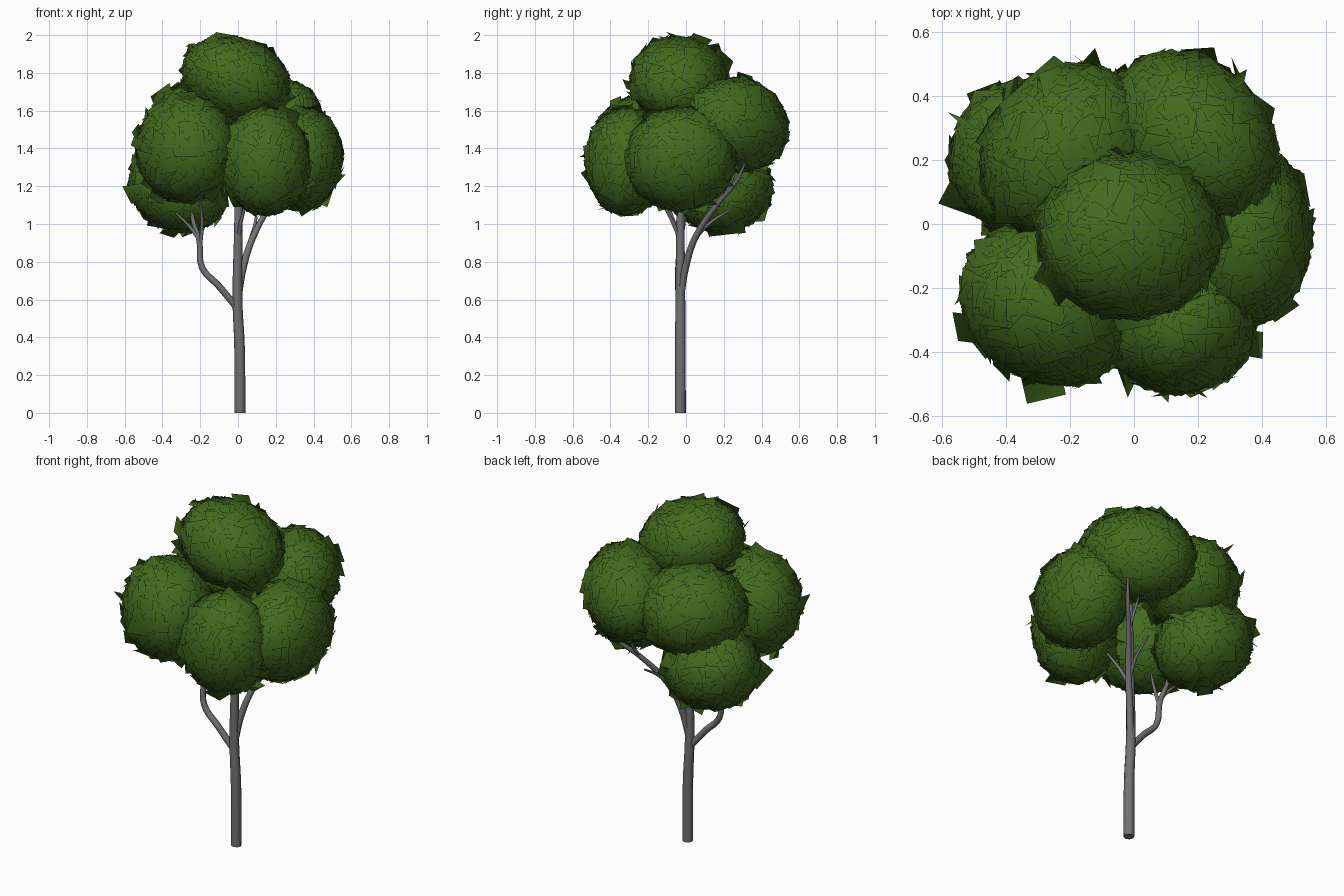
import bpy, bmesh, math, random
from mathutils import Vector, Matrix

random.seed(7)
cube = bpy.data.objects.get("Cube")
if cube:
    bpy.data.objects.remove(cube, do_unlink=True)


def material(name, color):
    m = bpy.data.materials.new(name)
    m.use_nodes = True
    m.diffuse_color = (*color, 1)
    m.node_tree.nodes["Principled BSDF"].inputs["Base Color"].default_value = (*color, 1)
    return m


LEAF = material("leaf green", (0.055, 0.145, 0.013))
BARK = material("bark grey", (0.17, 0.17, 0.17))


def limb(name, points):
    """Tapered smooth tube through (x, y, z, radius) points."""
    curve = bpy.data.curves.new(name, "CURVE")
    curve.dimensions = "3D"
    curve.bevel_depth = 1.0
    curve.bevel_resolution = 2
    curve.resolution_u = 5
    curve.use_fill_caps = True
    spline = curve.splines.new("BEZIER")
    spline.bezier_points.add(len(points) - 1)
    for bp, (x, y, z, r) in zip(spline.bezier_points, points):
        bp.co = (x, y, z)
        bp.radius = r
        bp.handle_left_type = bp.handle_right_type = "AUTO"
    obj = bpy.data.objects.new(name, curve)
    bpy.context.collection.objects.link(obj)
    curve.materials.append(BARK)
    bpy.ops.object.select_all(action="DESELECT")
    obj.select_set(True)
    bpy.context.view_layer.objects.active = obj
    bpy.ops.object.convert(target="MESH")
    bpy.ops.object.shade_smooth_by_angle(angle=math.radians(50))


def foliage(name, center, radii, spin=0, tilt=0, count=800):
    """Ellipsoid core shingled with overlapping square leaf cards."""
    turn = Matrix.Rotation(math.radians(spin), 3, "Z") @ Matrix.Rotation(tilt, 3, "Y")
    center, radii = Vector(center), Vector(radii)
    bm = bmesh.new()
    bmesh.ops.create_icosphere(bm, subdivisions=3, radius=0.93)
    for v in bm.verts:
        v.co = center + turn @ (v.co * radii)
    golden = math.pi * (3 - math.sqrt(5))
    for i in range(count):
        # Even spiral spread over the ellipsoid
        h = 1 - 2 * (i + 0.5) / count
        ring = math.sqrt(1 - h * h)
        unit = Vector((ring * math.cos(i * golden), ring * math.sin(i * golden), h))
        normal = Vector([u / r for u, r in zip(unit, radii)]).normalized()
        spot = center + turn @ (unit * radii * random.uniform(0.94, 0.99))
        # Most cards hug the surface, a few stick out
        spread = 0.4 if i % 12 == 0 else 0.08
        lean = Vector([random.gauss(0, spread) for _ in range(3)])
        facing = (turn @ normal + lean).to_track_quat("Z", "Y").to_matrix()
        facing = facing @ Matrix.Rotation(random.uniform(0, math.tau), 3, "Z")
        w, d = random.uniform(0.04, 0.07), random.uniform(0.04, 0.07)
        corners = [(-w, -d), (w, -d), (w, d), (-w, d)]
        bm.faces.new([bm.verts.new(spot + facing @ Vector((a, b, 0))) for a, b in corners])
    mesh = bpy.data.meshes.new(name)
    bm.to_mesh(mesh)
    bm.free()
    mesh.materials.append(LEAF)
    mesh.shade_smooth()
    # Rounded normals so the cards shade as one soft mass
    mesh.normals_split_custom_set_from_vertices(
        [turn @ Vector([c / (r * r) for c, r in zip(turn.transposed() @ (v.co - center), radii)]).normalized()
         for v in mesh.vertices])
    bpy.context.collection.objects.link(bpy.data.objects.new(name, mesh))


# Trunk and branches
limb("trunk", [(0.01, -0.03, 0, 0.029), (0.008, -0.03, 0.35, 0.028), (-0.003, -0.03, 0.6, 0.026),
               (0.002, -0.03, 1.0, 0.022), (0, -0.03, 1.6, 0.01)])
limb("left_branch", [(0, -0.03, 0.55, 0.018), (-0.1, -0.04, 0.67, 0.018), (-0.19, -0.04, 0.77, 0.017),
                     (-0.205, -0.03, 0.91, 0.015), (-0.24, -0.01, 1.03, 0.011), (-0.25, 0, 1.15, 0.006)])
limb("left_twig", [(-0.205, -0.03, 0.92, 0.011), (-0.26, -0.03, 0.99, 0.009), (-0.33, -0.04, 1.06, 0.006)])
limb("left_inner_twig", [(-0.2, -0.03, 0.88, 0.011), (-0.19, -0.06, 1.0, 0.009), (-0.2, -0.1, 1.12, 0.005)])
limb("right_branch", [(0, -0.03, 0.6, 0.018), (0.03, 0, 0.78, 0.019), (0.08, 0.05, 0.93, 0.017),
                      (0.18, 0.17, 1.11, 0.014), (0.27, 0.27, 1.23, 0.011), (0.31, 0.32, 1.34, 0.005)])
limb("right_low_twig", [(0.06, 0.03, 0.9, 0.011), (0.09, 0.12, 1.0, 0.009), (0.1, 0.24, 1.08, 0.005)])
limb("right_high_twig", [(0.18, 0.17, 1.11, 0.01), (0.19, 0.23, 1.2, 0.008), (0.18, 0.27, 1.31, 0.004)])
limb("front_branch", [(0, -0.03, 0.92, 0.013), (0.02, -0.08, 1.03, 0.01), (0.06, -0.15, 1.16, 0.006)])

# Foliage clumps
foliage("top_foliage", (-0.01, -0.04, 1.765), (0.285, 0.25, 0.215), tilt=0.35)
foliage("front_right_foliage", (-0.275, -0.25, 1.395), (0.275, 0.235, 0.275), spin=-40)
foliage("front_left_foliage", (0.145, -0.315, 1.33), (0.23, 0.21, 0.275), spin=10)
foliage("left_foliage", (0.335, -0.03, 1.345), (0.215, 0.285, 0.265), tilt=0.1)
foliage("back_left_foliage", (0.185, 0.275, 1.525), (0.29, 0.225, 0.24), spin=-45, tilt=-0.25)
foliage("back_right_foliage", (-0.205, 0.225, 1.505), (0.285, 0.25, 0.24), spin=45)
foliage("low_back_foliage", (-0.315, 0.2, 1.185), (0.26, 0.245, 0.215), spin=-30, tilt=0.4)
